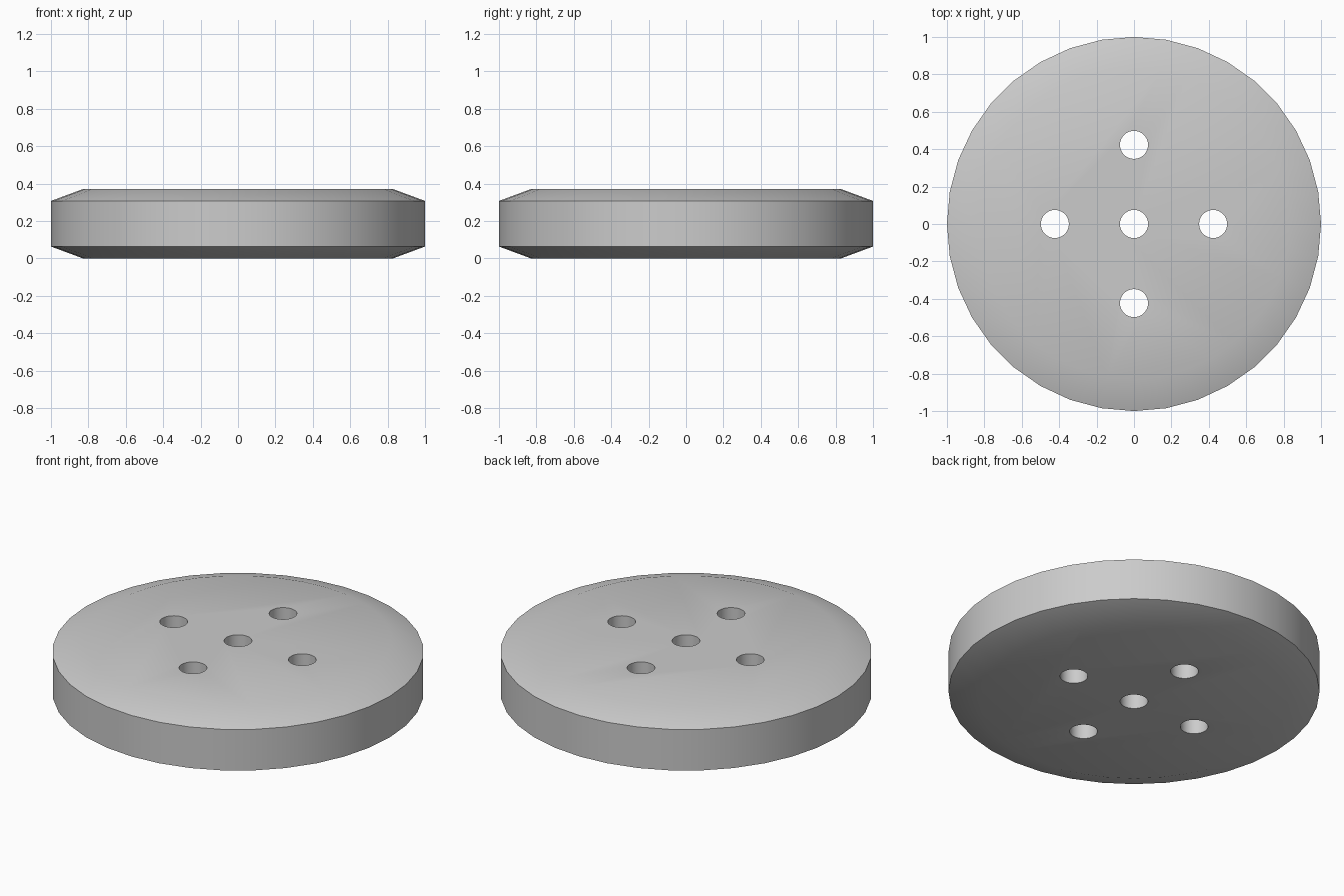
import bpy
import bmesh
import math

cube = bpy.data.objects.get("Cube")
if cube:
    bpy.data.objects.remove(cube, do_unlink=True)

SIDES = 36
HEIGHT = 0.37
HOLE_RADIUS = 0.075
HOLE_OFFSET = 0.423

grey = bpy.data.materials.new("plain grey")
grey.use_nodes = True
colour = (0.6, 0.6, 0.6, 1)
grey.diffuse_color = colour
grey.node_tree.nodes["Principled BSDF"].inputs["Base Color"].default_value = colour


def lathe(name, profile, sides):
    """Stack rings of (radius, height) into a closed solid."""
    bm = bmesh.new()
    rings = []
    for r, z in profile:
        angles = [math.tau * i / sides for i in range(sides)]
        rings.append([bm.verts.new((r * math.cos(a), r * math.sin(a), z)) for a in angles])
    for low, high in zip(rings, rings[1:]):
        for i in range(sides):
            j = (i + 1) % sides
            bm.faces.new((low[i], low[j], high[j], high[i]))
    bm.faces.new(rings[0][::-1])
    bm.faces.new(rings[-1])
    mesh = bpy.data.meshes.new(name)
    bm.to_mesh(mesh)
    bm.free()
    mesh.materials.append(grey)
    obj = bpy.data.objects.new(name, mesh)
    bpy.context.collection.objects.link(obj)
    return obj


# Disc with a shallow chamfer above and below
disc = lathe("disc", [(0.83, 0), (1, 0.063), (1, HEIGHT - 0.063), (0.83, HEIGHT)], SIDES)
bpy.context.view_layer.objects.active = disc
disc.select_set(True)

# Five through holes: centre plus a cross
for x, y in [(0, 0), (1, 0), (-1, 0), (0, 1), (0, -1)]:
    cutter = lathe("hole_cutter", [(HOLE_RADIUS, -0.1), (HOLE_RADIUS, HEIGHT + 0.1)], 32)
    cutter.location = (x * HOLE_OFFSET, y * HOLE_OFFSET, 0)
    cutter.hide_render = True
    cut = disc.modifiers.new("hole", "BOOLEAN")
    cut.operation = "DIFFERENCE"
    cut.solver = "EXACT"
    cut.object = cutter
    bpy.ops.object.modifier_apply(modifier=cut.name)
    bpy.data.objects.remove(cutter, do_unlink=True)

bpy.ops.object.shade_smooth_by_angle(angle=math.radians(30))
